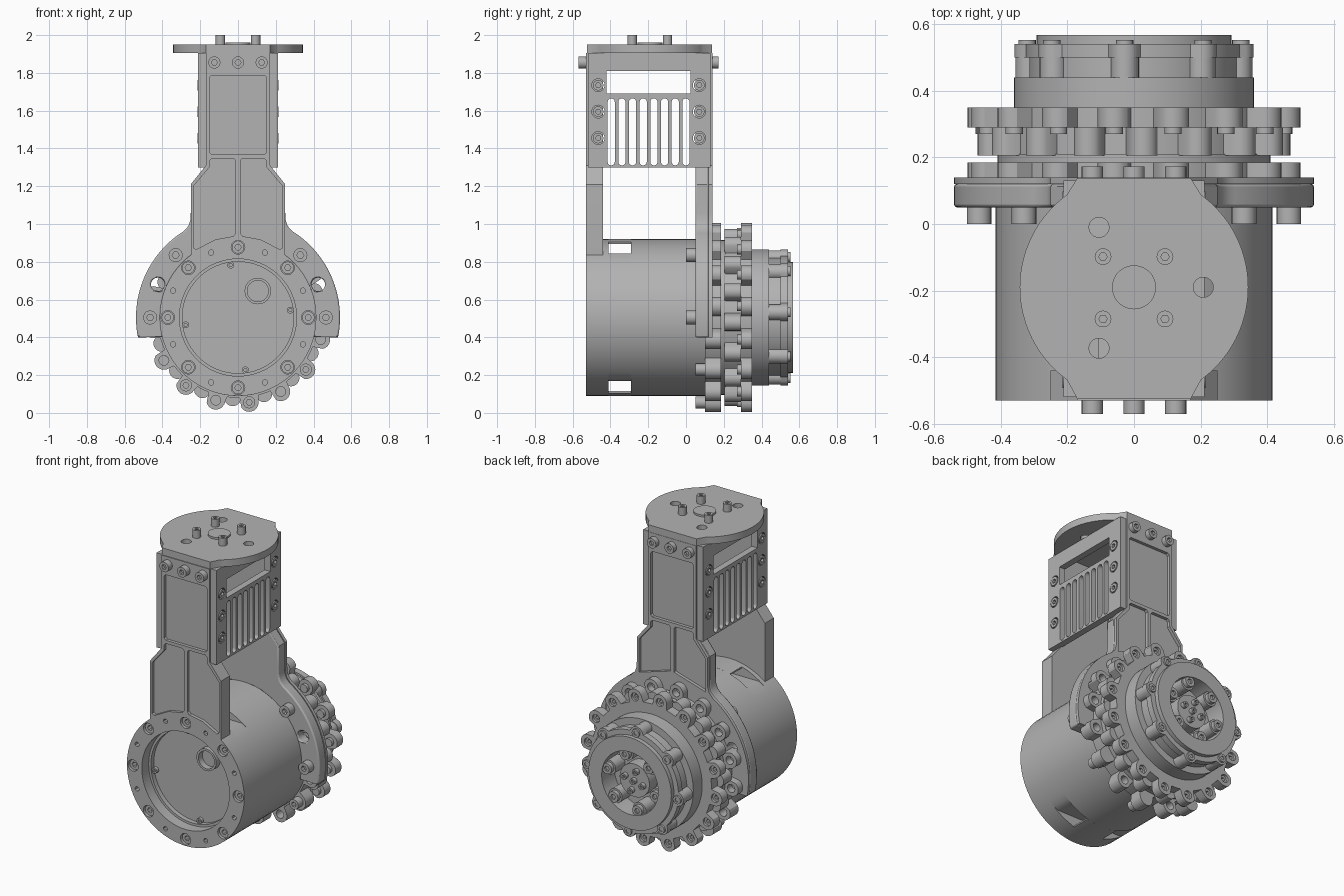
import bpy, bmesh
from math import sin, cos, radians, sqrt, pi

cube = bpy.data.objects.get("Cube")
if cube:
    bpy.data.objects.remove(cube)

metal = bpy.data.materials.new("machined_grey")
metal.use_nodes = True
GREY = (0.45, 0.45, 0.45, 1)
metal.diffuse_color = GREY
metal.node_tree.nodes["Principled BSDF"].inputs["Base Color"].default_value = GREY

ZC = 0.505     # height of the motor axis
SIDES = (-1, 1)


def arc(r, a, b, n=32, c=(0, ZC)):
    """Points on an arc from angle a to b in degrees."""
    return [(c[0] + r * cos(radians(a + (b - a) * i / n)),
             c[1] + r * sin(radians(a + (b - a) * i / n))) for i in range(n + 1)]


def circle(r, c=(0, ZC), n=64):
    return arc(r, 0, 360, n, c)[:-1]


def spots(r, count, offset=0):
    """Evenly spaced points around the motor axis."""
    return arc(r, offset, offset + 360, count)[:-1]


def lobed(base, R, a, count, offset, n=320):
    """Round outline with lobes of radius a centred on radius R."""
    pts, step = [], 2 * pi / count
    for i in range(n):
        t = 2 * pi * i / n
        d = (t - radians(offset) + step / 2) % step - step / 2
        q = a * a - (R * sin(d)) ** 2
        r = max(base, R * cos(d) + sqrt(q)) if q > 0 else base
        pts.append((r * cos(t), ZC + r * sin(t)))
    return pts


def slot(c, w, z0, z1):
    return arc(w, 0, 180, 8, (c, z1 - w)) + arc(w, 180, 360, 8, (c, z0 + w))


def mirror(pts):
    return [(-x, z) for x, z in reversed(pts)]


def plate(name, loops, lo, hi, axis="y", bevel=0):
    """Extrude outlines along an axis; loops inside others become holes."""
    cu = bpy.data.curves.new(name, "CURVE")
    cu.dimensions, cu.fill_mode, cu.extrude = "2D", "BOTH", (hi - lo) / 2
    for loop in loops:
        s = cu.splines.new("POLY")
        s.points.add(len(loop) - 1)
        for p, (u, v) in zip(s.points, loop):
            p.co = (u, v, 0, 1)
        s.use_cyclic_u = True
    tmp = bpy.data.objects.new(name, cu)
    bpy.context.collection.objects.link(tmp)
    dg = bpy.context.evaluated_depsgraph_get()
    me = bpy.data.meshes.new_from_object(tmp.evaluated_get(dg))
    bpy.data.objects.remove(tmp)
    bm = bmesh.new()
    bm.from_mesh(me)
    mid = (lo + hi) / 2
    for v in bm.verts:
        x, y, w = v.co
        w += mid
        v.co = {"x": (w, x, y), "y": (x, w, y), "z": (x, y, w)}[axis]
    bmesh.ops.remove_doubles(bm, verts=bm.verts, dist=0.0001)
    bmesh.ops.recalc_face_normals(bm, faces=bm.faces)
    bm.to_mesh(me)
    bm.free()
    me.materials.clear()
    me.materials.append(metal)
    me.shade_smooth()
    me.set_sharp_from_angle(angle=radians(30))
    ob = bpy.data.objects.new(name, me)
    bpy.context.collection.objects.link(ob)
    if bevel:
        m = ob.modifiers.new("edge", "BEVEL")
        m.width, m.segments, m.angle_limit = bevel, 2, radians(40)
    return ob


def bolts(name, centres, r, base, tip, axis="y"):
    """Socket head bolts from base to tip, with a hexagonal recess."""
    rings = [circle(r, c, 20) for c in centres]
    sockets = [circle(r * 0.5, c, 6) for c in centres]
    mid = (base + tip) / 2
    plate(name + "_heads", rings + sockets, min(mid, tip), max(mid, tip), axis)
    plate(name + "_bases", rings, min(base, mid), max(base, mid), axis)


# Motor housing: rim, windowed section, main barrel
rim_bolts, rim_holes = spots(0.372, 8), spots(0.372, 8, 22.5)
plate("front_rim", [circle(0.415), circle(0.31)] + [circle(0.036, c, 20) for c in rim_bolts]
      + [circle(0.014, c, 12) for c in rim_holes], -0.53, -0.43)
bolts("rim_bolt", rim_bolts, 0.033, -0.43, -0.515)
plate("rim_back", [circle(0.415)], -0.43, -0.41)
flat = [(x, min(max(z, ZC - 0.335), ZC + 0.34)) for x, z in circle(0.415)]
plate("windowed_section", [flat], -0.41, -0.29)
for side, a in (("top", 90), ("bottom", 270)):
    plate(side + "_window_bridge", [arc(0.415, a - 15, a + 15, 12) + arc(0.403, a + 15, a - 15, 12)],
          -0.41, -0.29)
plate("barrel", [circle(0.415)], -0.29, 0.1)
plate("rear_collar", [circle(0.41)], 0.1, 0.21)
plate("cover_step", [circle(0.31), circle(0.295)], -0.46, -0.43)
plate("cable_gland", [circle(0.07, (0.105, 0.645), 32), circle(0.056, (0.105, 0.645), 32)], -0.47, -0.43)
bolts("cover_screw", spots(0.28, 4, 8), 0.018, -0.43, -0.45)

# Front and back struts with recessed panels
side_edge = [(0.25, 1.21), (0.17, 1.31), (0.17, 1.905)]
foot = [(0.25, 0.83)]
front = foot + side_edge
front = front + mirror(front) + arc(0.405, 128, 52, 16)
flange_edge = arc(0.54, -11.2, 58, 32) + [(0.262, 0.99), (0.252, 1.02), (0.25, 1.06)] + side_edge
back = flange_edge + mirror(flange_edge) + arc(0.41, 194.5, -14.5, 48)
upper = [(-0.152, 1.38), (-0.14, 1.368), (0.14, 1.368), (0.152, 1.38),
         (0.152, 1.775), (0.14, 1.787), (-0.14, 1.787), (-0.152, 1.775)]
lower = [(0.012, 0.95), (0.025, 0.935), (0.12, 0.918), (0.222, 0.865), (0.236, 0.875),
         (0.236, 1.2), (0.152, 1.3), (0.152, 1.335), (0.14, 1.347), (0.024, 1.347), (0.012, 1.335)]
panels = [upper, lower, mirror(lower)]
rear_lower = [(x, max(z, 1.06 - 0.3 * x)) for x, z in lower]
rear_panels = [upper, rear_lower, mirror(rear_lower)]
oblong = [circle(0.036, (s * 0.425, 0.68), 20) for s in SIDES]
plate("front_strut", [front], -0.51, -0.44)
plate("front_strut_frame", [front] + panels, -0.53, -0.51)
plate("back_strut_flange", [back] + oblong, 0.05, 0.12, bevel=0.008)
plate("back_strut_frame", [back] + oblong + rear_panels, 0.12, 0.14)
flange_bolts = [(s * x, z) for s in SIDES for x, z in ((0.465, ZC), (0.33, 0.835))]
bolts("flange_bolt", flange_bolts, 0.037, 0.05, 0.0)
head_bolts = [(x, 1.855) for x in (-0.125, 0, 0.125)]
bolts("front_head_bolt", head_bolts, 0.032, -0.53, -0.57)
bolts("back_head_bolt", head_bolts, 0.032, 0.14, 0.172)

# Ventilated side plates
outline = [(-0.52, 1.3), (0.13, 1.3), (0.13, 1.905), (-0.52, 1.905)]
window = [(-0.42, 1.69), (0.025, 1.69), (0.025, 1.81), (-0.42, 1.81)]
slots = [slot(-0.396 + 0.0565 * i, 0.019, 1.31, 1.665) for i in range(8)]
side_bolts = [(y, z) for y in (-0.465, 0.07) for z in (1.455, 1.595, 1.735)]
seats = [circle(0.034, c, 20) for c in side_bolts]
for s, label in ((1, "left"), (-1, "right")):
    lo, hi = sorted((s * 0.17, s * 0.212))
    plate(label + "_side_plate", [outline, window] + slots + seats, lo, hi, "x")
    bolts(label + "_side_bolt", side_bolts, 0.028, s * 0.17, s * 0.215, "x")

# Round mounting plate with pins on top
mid = (0, -0.19)
right = [(0.17, -0.525)] + arc(0.343, -54, 54, 40, mid) + [(0.17, 0.138)]
disc = right + mirror(right)
holes = [circle(0.03, c, 24) for c in ((-0.105, -0.01), (-0.105, -0.373), (0.208, -0.19))]
plate("mounting_plate", [disc] + holes, 1.905, 1.95, "z")
plate("centre_boss", [circle(0.066, mid, 40)], 1.95, 1.962, "z")
pins = [(s * 0.093, y) for s in SIDES for y in (-0.098, -0.285)]
bolts("mounting_pin", pins, 0.025, 1.95, 2.0, "z")

# Scalloped clamp rings behind the flange
lobes = spots(0.453, 16, -15)
lobe_holes = [circle(0.026, c, 16) for c in lobes]
plate("inner_clamp_ring", [lobed(0.425, 0.453, 0.05, 16, -15)] + lobe_holes, 0.1, 0.185)
clamp_bolts = [c for c in lobes[::-2] if c[1] < 0.3]
bolts("inner_clamp_bolt", clamp_bolts, 0.032, 0.185, 0.05)
plate("middle_ring", [lobed(0.405, 0.425, 0.045, 16, -3.75)], 0.205, 0.29)
plate("outer_clamp_ring", [lobed(0.425, 0.453, 0.05, 16, -15)] + lobe_holes, 0.29, 0.35)
bolts("outer_clamp_bolt", lobes, 0.026, 0.27, 0.335)

# Gearbox output stage
plate("gearbox_drum", [circle(0.36)], 0.35, 0.44)
plate("gearbox_waist", [circle(0.315), circle(0.2)], 0.44, 0.5)
plate("gearbox_lobes", [lobed(0.325, 0.315, 0.045, 8, 5), circle(0.2)], 0.5, 0.54)
plate("lobe_posts", [circle(0.042, c, 24) for c in spots(0.315, 8, 5)], 0.44, 0.5)
bolts("lobe_bolt", spots(0.322, 8, 5), 0.026, 0.54, 0.552)
plate("output_rim", [circle(0.293), circle(0.2)], 0.54, 0.567)
output = spots(0.175, 6, 15)
plate("output_bosses", [circle(0.046, c, 24) for c in output], 0.44, 0.535)
bolts("output_bolt", output, 0.034, 0.535, 0.56)
plate("output_hub", [circle(0.105)], 0.44, 0.52)
bolts("hub_screw", spots(0.065, 4, 15) + [(0, ZC)], 0.019, 0.52, 0.545)
